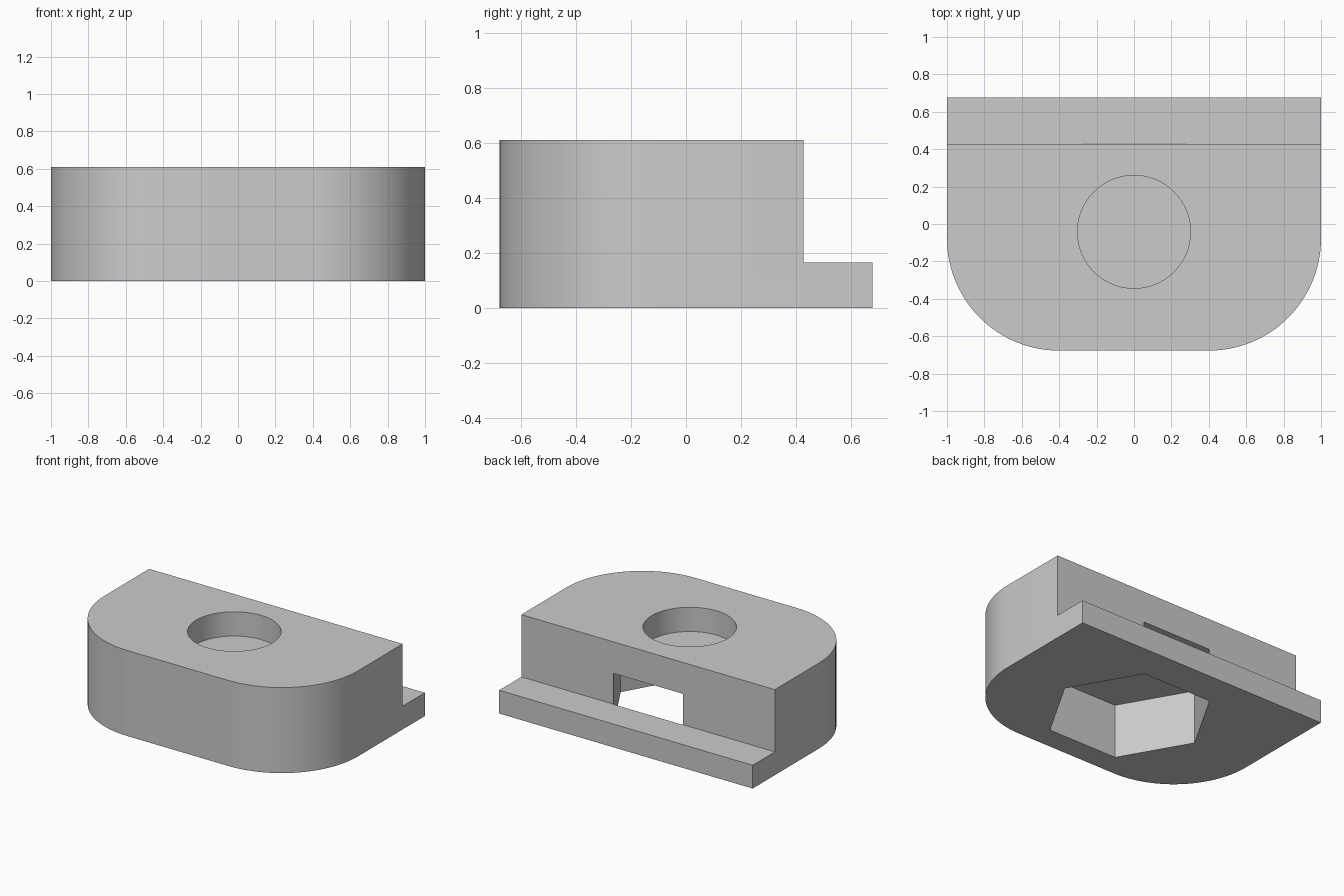
import bpy, bmesh
from math import radians, cos, sin, pi

cube = bpy.data.objects.get("Cube")
if cube:
    bpy.data.objects.remove(cube, do_unlink=True)

# Overall sizes
HALF_X, HALF_Y, HEIGHT = 1.0, 0.677, 0.61
WALL_Y, LEDGE_Z = 0.427, 0.166      # rear step
CORNER = 0.6                        # front corner radius
HOLE_Y, HOLE_R, HOLE_FLOOR = -0.042, 0.302, 0.437
HEX_R, HEX_TOP = 0.545, 0.386

grey = bpy.data.materials.new("plain grey")
grey.use_nodes = True
colour = (0.6, 0.6, 0.6, 1)
grey.diffuse_color = colour
grey.node_tree.nodes["Principled BSDF"].inputs["Base Color"].default_value = colour


def prism(name, outline, z0, z1):
    """Extrude a flat outline from z0 up to z1."""
    bm = bmesh.new()
    base = bm.faces.new([bm.verts.new((x, y, z0)) for x, y in outline])
    top = bmesh.ops.extrude_face_region(bm, geom=[base])["geom"]
    bmesh.ops.translate(bm, vec=(0, 0, z1 - z0),
                        verts=[v for v in top if isinstance(v, bmesh.types.BMVert)])
    bmesh.ops.recalc_face_normals(bm, faces=bm.faces)
    mesh = bpy.data.meshes.new(name)
    bm.to_mesh(mesh)
    bm.free()
    mesh.materials.append(grey)
    obj = bpy.data.objects.new(name, mesh)
    bpy.context.collection.objects.link(obj)
    return obj


def arc(cx, cy, r, start, end, steps):
    angles = [start + (end - start) * i / steps for i in range(steps + 1)]
    return [(cx + r * cos(a), cy + r * sin(a)) for a in angles]


# Block with square back and rounded front corners
cx, cy = HALF_X - CORNER, CORNER - HALF_Y
outline = [(HALF_X, HALF_Y), (-HALF_X, HALF_Y)]
outline += arc(-cx, cy, CORNER, pi, 1.5 * pi, 24)
outline += arc(cx, cy, CORNER, 1.5 * pi, 2 * pi, 24)
body = prism("clamp_body", outline, 0, HEIGHT)

# Cutters: rear step, blind round hole, nut pocket that breaks the rear wall
step = [(-2, WALL_Y), (2, WALL_Y), (2, 2), (-2, 2)]
cutters = [
    prism("step_cutter", step, LEDGE_Z, 1),
    prism("hole_cutter", arc(0, HOLE_Y, HOLE_R, 0, 2 * pi, 64)[:-1], HOLE_FLOOR, 1),
    prism("nut_pocket_cutter", arc(0, HOLE_Y, HEX_R, 0, 2 * pi, 6)[:-1], -0.5, HEX_TOP),
]

bpy.ops.object.select_all(action="DESELECT")
bpy.context.view_layer.objects.active = body
body.select_set(True)
for cutter in cutters:
    mod = body.modifiers.new(cutter.name, "BOOLEAN")
    mod.operation = "DIFFERENCE"
    mod.solver = "EXACT"
    mod.object = cutter
    bpy.ops.object.modifier_apply(modifier=mod.name)
    bpy.data.objects.remove(cutter, do_unlink=True)

bpy.ops.object.shade_smooth_by_angle(angle=radians(30))
